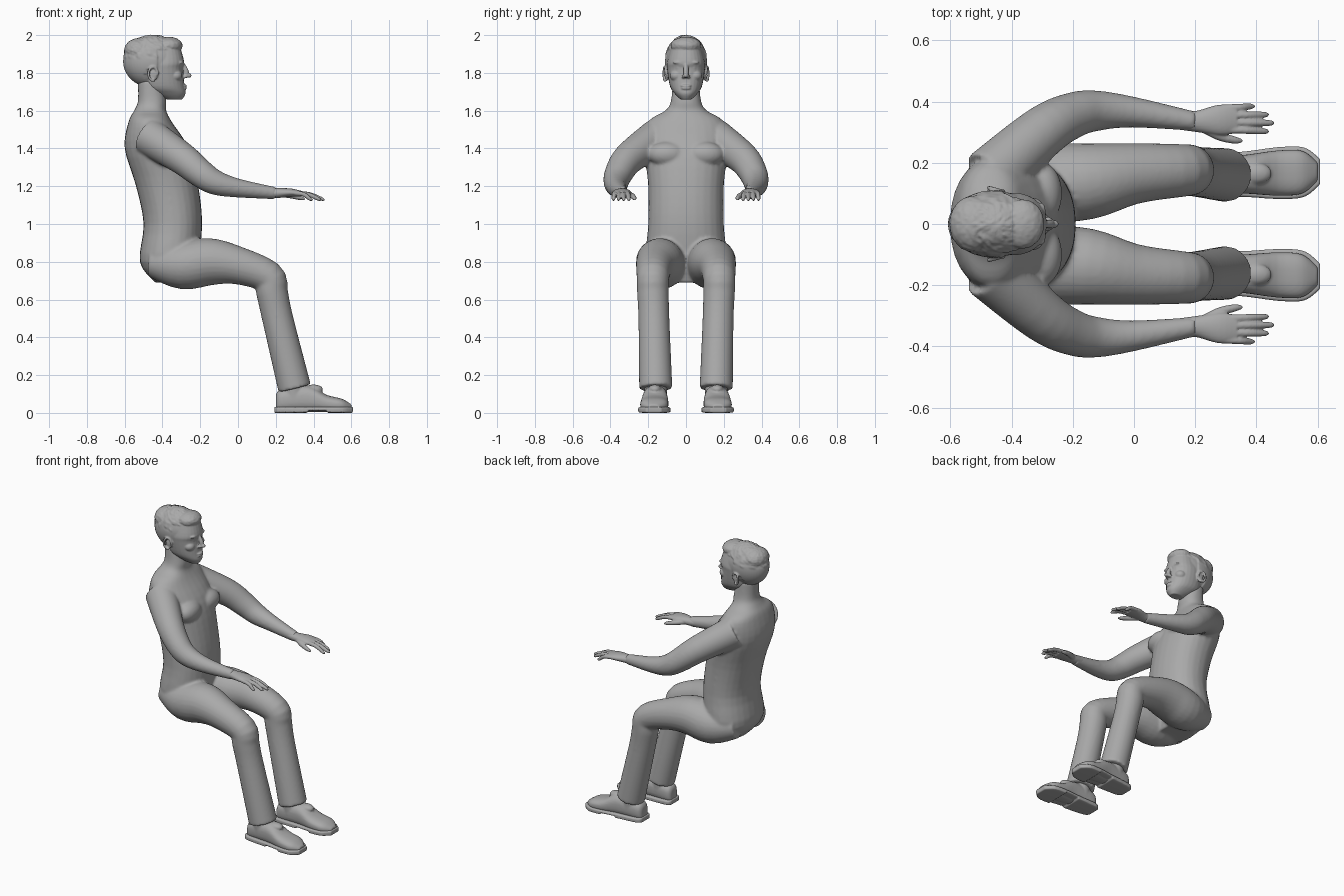
import bpy, bmesh, math, random
from mathutils import Vector, Matrix

random.seed(4)
if "Cube" in bpy.data.objects:
    bpy.data.objects.remove(bpy.data.objects["Cube"])

grey = bpy.data.materials.new("plain grey")
grey.use_nodes = True
grey.diffuse_color = (.4, .4, .4, 1)
grey.node_tree.nodes["Principled BSDF"].inputs["Base Color"].default_value = grey.diffuse_color

FORWARD, SIDEWAYS, UPWARD = Vector((1, 0, 0)), Vector((0, 1, 0)), Vector((0, 0, 1))
SIDES = {"left": 1, "right": -1}


def refine(points, steps=4):
    """Smooth curve through the given rows."""
    rows = [Vector(point) for point in points]
    smooth = []
    for i, (start, end) in enumerate(zip(rows, rows[1:])):
        before = rows[max(i - 1, 0)]
        after = rows[min(i + 2, len(rows) - 1)]
        leave, arrive, gap = (end - before) / 2, (after - start) / 2, end - start
        for step in range(steps):
            t = step / steps
            smooth.append(start + leave * t + (gap * 3 - leave * 2 - arrive) * t * t
                          + (leave + arrive - gap * 2) * t * t * t)
    return smooth + [rows[-1]]


def rounded(value, power):
    return math.copysign(abs(value) ** (2 / power), value)


def loft(bm, points, side=1, axis=None, power=2, count=28):
    """Tube through rows of x, y, z, sideways radius and, if not round, upward radius."""
    rows = refine(points)
    centres = [Vector((row[0], row[1] * side, row[2])) for row in rows]
    rings = []
    for i, (row, centre) in enumerate(zip(rows, centres)):
        ahead, behind = centres[min(i + 1, len(rows) - 1)], centres[max(i - 1, 0)]
        along = axis or (ahead - behind).normalized()
        across = (SIDEWAYS - along * along.y).normalized()
        over = along.cross(across)
        ring = []
        for k in range(count):
            angle = math.tau * k / count
            ring.append(bm.verts.new(centre + across * row[3] * rounded(math.cos(angle), power)
                                     + over * row[-1] * rounded(math.sin(angle), power)))
        rings.append(ring)
    for near, far in zip(rings, rings[1:]):
        for k in range(count):
            bm.faces.new((near[k], near[k - 1], far[k - 1], far[k]))
    bm.faces.new(rings[0])
    bm.faces.new(reversed(rings[-1]))


def stack(bm, levels):
    """Upright form from rows of height, back, front and half width."""
    rows = [((back + front) / 2, 0, height, width, (front - back) / 2)
            for height, back, front, width in levels]
    loft(bm, rows, axis=UPWARD, power=2.2)


def blob(bm, centre, radii, side=1):
    """Ellipsoid, optionally on the mirrored side."""
    x, y, z = centre
    place = Matrix.Translation((x, y * side, z)) @ Matrix.Diagonal((*radii, 1))
    return bmesh.ops.create_uvsphere(bm, u_segments=48, v_segments=32, radius=1, matrix=place)["verts"]


def finish(bm, name, voxel, passes=3):
    """Fuse the overlapping forms into one smooth skin."""
    bmesh.ops.recalc_face_normals(bm, faces=bm.faces)
    mesh = bpy.data.meshes.new(name)
    bm.to_mesh(mesh)
    bm.free()
    mesh.materials.append(grey)
    mesh.shade_smooth()
    part = bpy.data.objects.new(name, mesh)
    bpy.context.collection.objects.link(part)
    fuse = part.modifiers.new("fuse", "REMESH")
    fuse.mode = "VOXEL"
    fuse.voxel_size = voxel
    fuse.use_smooth_shade = True
    soften = part.modifiers.new("soften", "SMOOTH")
    soften.factor = .5
    soften.iterations = passes


# Body: torso and neck
bm = bmesh.new()
stack(bm, [(.69, -.44, -.24, .12), (.8, -.52, -.21, .21), (1, -.5, -.19, .2), (1.2, -.54, -.21, .2),
           (1.4, -.6, -.26, .22), (1.54, -.58, -.35, .2), (1.6, -.55, -.38, .11),
           (1.65, -.53, -.38, .08), (1.76, -.53, -.4, .07)])
for side in SIDES.values():
    # Chest muscle
    blob(bm, (-.3, .1, 1.37), (.065, .1, .065), side)
    # Arm from shoulder to wrist
    loft(bm, [(-.47, .15, 1.46, .1), (-.3, .3, 1.35, .085), (-.2, .355, 1.27, .075),
              (-.12, .37, 1.22, .066), (0, .365, 1.19, .05), (.2, .335, 1.163, .032)], side)
    # Trouser leg from hip over knee to hem
    loft(bm, [(-.46, .1, .8, .08), (-.3, .13, .78, .125), (-.15, .14, .8, .125), (0, .165, .78, .1),
              (.16, .175, .72, .086), (.18, .175, .64, .084), (.21, .17, .5, .082),
              (.3, .16, .13, .08, .1)[:3] + (.088,)], side)
finish(bm, "body", voxel=.009, passes=5)

# Head: skull and face
bm = bmesh.new()
skull = Vector((-.45, 0, 1.86))
blob(bm, skull, (.153, .106, .135))
stack(bm, [(1.66, -.38, -.295, .03), (1.69, -.45, -.278, .06), (1.73, -.5, -.283, .085),
           (1.82, -.51, -.292, .1), (1.86, -.51, -.285, .1), (1.95, -.48, -.31, .075)])
# Nose bridge, tip and lips
loft(bm, [(-.295, 0, 1.85, .01), (-.275, 0, 1.81, .014), (-.273, 0, 1.775, .014)])
blob(bm, (-.26, 0, 1.786), (.014, .013, .012))
for height in (1.718, 1.732):
    blob(bm, (-.285, 0, height), (.015, .028, .007))
for side in SIDES.values():
    # Eyeball, brow, nostril and cheek
    blob(bm, (-.313, .037, 1.828), (.016, .019, .011), side)
    blob(bm, (-.303, .04, 1.855), (.015, .03, .009), side)
    blob(bm, (-.28, .014, 1.78), (.013, .009, .009), side)
    blob(bm, (-.33, .05, 1.785), (.035, .035, .03), side)
    # Ear: inner bowl and curled rim
    blob(bm, (-.447, .1, 1.79), (.022, .01, .032), side)
    rim = []
    for degrees in range(-110, 200, 30):
        lean, rise = math.cos(math.radians(degrees)), math.sin(math.radians(degrees))
        rim.append((-.45 - .024 * lean, .112 + .006 * lean, 1.795 + .036 * rise, .007))
    loft(bm, rim, side, count=12)
# Short hair on crown, forelock and back, tucked under the skin outside the hairline
crown = (skull, (.158, .111, .139))
forelock = ((-.365, 0, 1.945), (.07, .08, .045))
back_tuft = ((-.525, 0, 1.917), (.077, .09, .066))
for centre, radii in (crown, forelock, back_tuft):
    middle = Vector(centre)
    for vert in blob(bm, centre, radii):
        x, y, z = vert.co
        above_brow = z > 1.915
        behind_temple = x < -.42 and z > 1.81
        if above_brow or behind_temple or x < -.485:
            grow = random.uniform(.98, 1.04) if z > 1.88 else 1
        else:
            grow = .88
        vert.co = middle + (vert.co - middle) * grow
finish(bm, "head", voxel=.0045)

# Shoe outline: distance forward, height of the upper, half width
shoe = [(.2, .09, .03), (.23, .12, .053), (.37, .14, .064), (.47, .09, .074), (.55, .07, .07), (.6, .04, .03)]


def toe_out(x):
    return .15 + .035 * x


for which, side in SIDES.items():
    # Hand: wrist and palm
    bm = bmesh.new()
    loft(bm, [(.15, .342, 1.168, .034, .029), (.2, .335, 1.164, .034, .027),
              (.28, .34, 1.166, .05, .022), (.335, .342, 1.16, .045, .015)], side)
    # Four fingers, fanned slightly, from little finger to index
    for i, reach in enumerate((.395, .44, .457, .44)):
        base, tip = .378 - .023 * i, .384 - .027 * i
        loft(bm, [(.3, base, 1.164, .013), ((.3 + reach) / 2, (base + tip) / 2, 1.157, .012),
                  (reach - .015, tip, 1.133, .01), (reach, tip, 1.125, .004)], side, count=14)
    # Thumb
    loft(bm, [(.23, .315, 1.16, .018), (.28, .287, 1.15, .015),
              (.33, .274, 1.138, .012), (.355, .272, 1.13, .005)], side, count=14)
    finish(bm, which + "_hand", voxel=.004)

    # Shoe upper, lying along its length
    bm = bmesh.new()
    loft(bm, [(x, toe_out(x), height / 2 + .005, width, height / 2) for x, height, width in shoe],
         side, FORWARD, power=2.5)
    # Ankle inside the hem, and the laced tongue
    loft(bm, [(.285, .162, .22, .06), (.3, .16, .07, .06)], side)
    blob(bm, (.4, .165, .125), (.05, .035, .025), side)
    finish(bm, which + "_shoe", voxel=.006)

    # Sole: a welt all round, with heel and tread below it and a gap at the instep
    bm = bmesh.new()
    welt = [(x + (x - .4) * .04, toe_out(x), width + .011) for x, height, width in shoe]
    for rows, level in ((welt, .021), (welt[:3], .011), (welt[3:], .011)):
        loft(bm, [(x, y, level, width, .011) for x, y, width in rows], side, FORWARD, power=5)
    finish(bm, which + "_sole", voxel=.005, passes=1)
